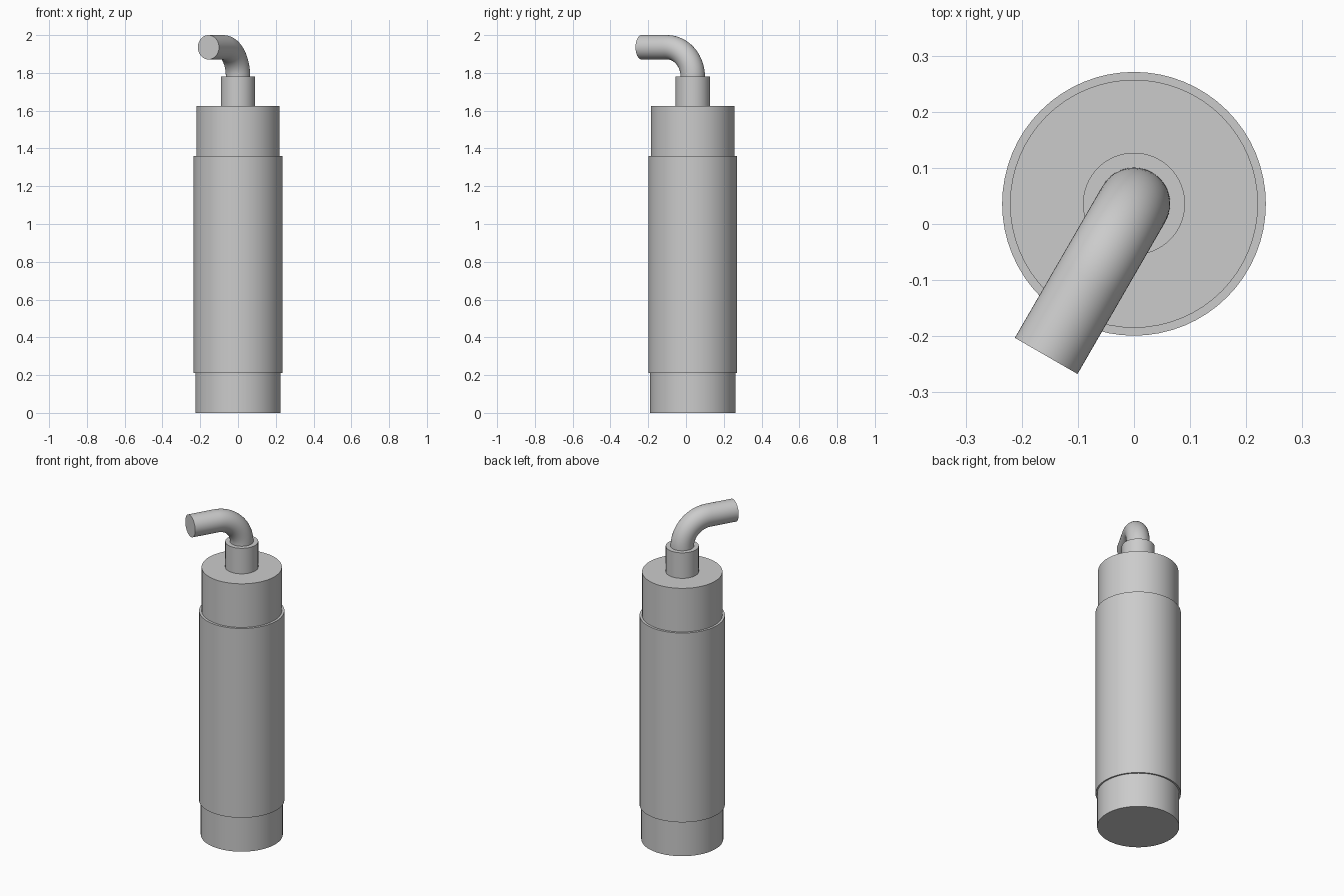
import bpy, bmesh, math
from mathutils import Vector, Matrix

default = bpy.data.objects.get("Cube")
if default:
    bpy.data.objects.remove(default, do_unlink=True)

GREY = (0.6, 0.6, 0.6, 1.0)
SIDES = 64
AXIS_Y = 0.036

grey = bpy.data.materials.new("plain grey")
grey.use_nodes = True
grey.diffuse_color = GREY
grey.node_tree.nodes["Principled BSDF"].inputs["Base Color"].default_value = GREY


def finish(name, bm):
    bmesh.ops.recalc_face_normals(bm, faces=bm.faces)
    mesh = bpy.data.meshes.new(name)
    bm.to_mesh(mesh)
    bm.free()
    mesh.materials.append(grey)
    obj = bpy.data.objects.new(name, mesh)
    bpy.context.collection.objects.link(obj)
    bpy.ops.object.select_all(action='DESELECT')
    obj.select_set(True)
    bpy.context.view_layer.objects.active = obj
    bpy.ops.object.shade_smooth_by_angle(angle=math.radians(35))
    return obj


def cylinder(name, radius, bottom, top):
    bm = bmesh.new()
    centre = Matrix.Translation((0, AXIS_Y, (bottom + top) / 2))
    bmesh.ops.create_cone(bm, cap_ends=True, segments=SIDES, radius1=radius,
                          radius2=radius, depth=top - bottom, matrix=centre)
    return finish(name, bm)


# Stacked body sections
cylinder("base", 0.226, 0.0, 0.21)
cylinder("body_sleeve", 0.235, 0.21, 1.36)
cylinder("upper_body", 0.221, 1.36, 1.625)
cylinder("neck", 0.091, 1.625, 1.78)


def bent_pipe(name, radius, bend, start_z, reach, angle):
    """Circle swept up through a quarter bend, then out along a straight run."""
    up = Vector((0, 0, 1))
    out = Vector((-math.sin(angle), -math.cos(angle), 0))
    foot = Vector((0, AXIS_Y, start_z))
    bm = bmesh.new()
    bmesh.ops.create_circle(bm, segments=48, radius=radius,
                            matrix=Matrix.Translation(foot))
    swept = bmesh.ops.spin(bm, geom=bm.edges[:], cent=foot + out * bend,
                           axis=up.cross(out), angle=math.pi / 2, steps=20)
    rim = [g for g in swept["geom_last"] if isinstance(g, bmesh.types.BMEdge)]
    run = bmesh.ops.extrude_edge_only(bm, edges=rim)["geom"]
    tip = [g for g in run if isinstance(g, bmesh.types.BMVert)]
    bmesh.ops.translate(bm, verts=tip, vec=out * (reach - bend))
    bmesh.ops.holes_fill(bm, edges=bm.edges[:], sides=0)
    return finish(name, bm)


# Outlet pipe, turned toward the front right
bent_pipe("outlet_pipe", 0.0645, 0.157, 1.7785, 0.313, math.radians(30))
